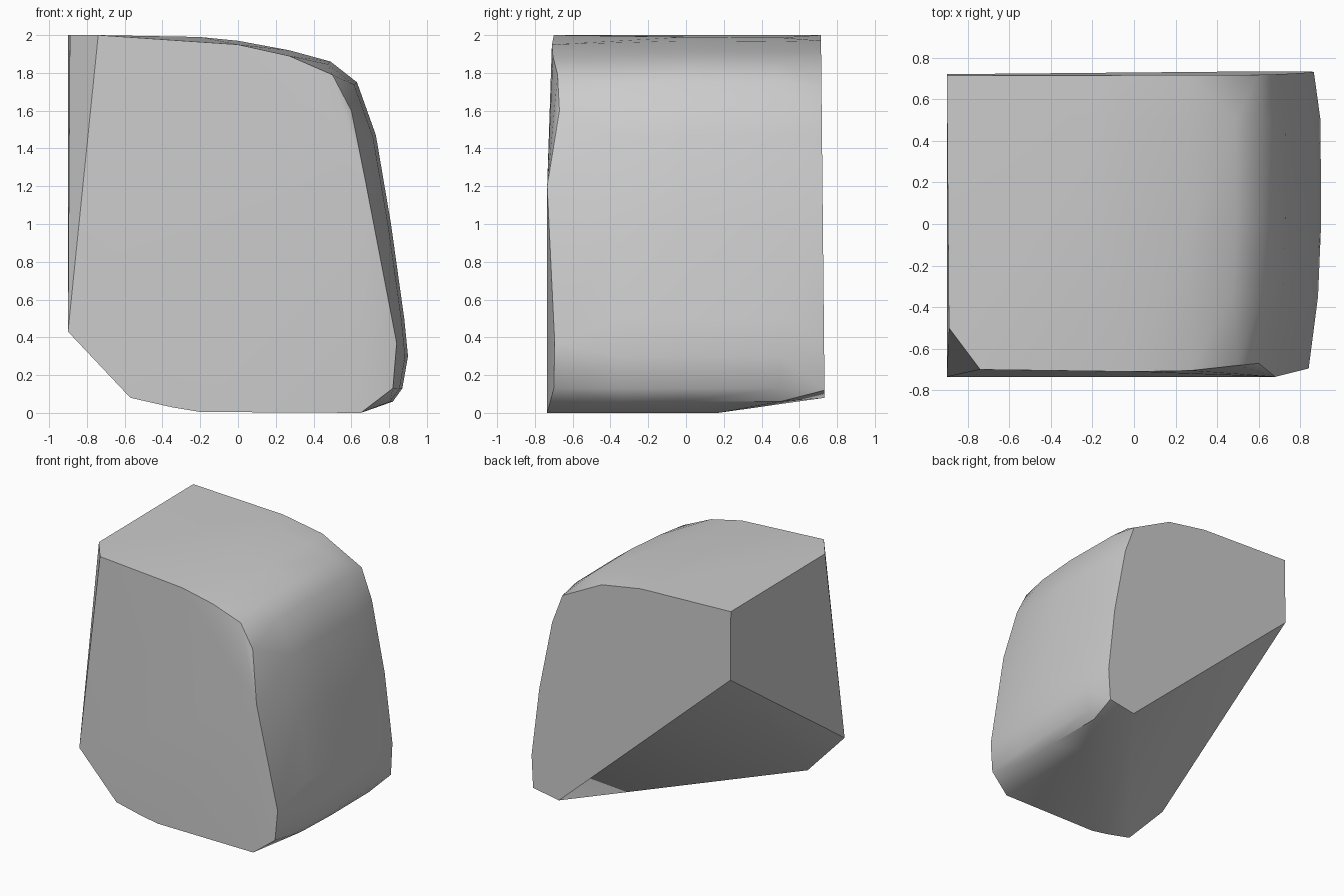
import bpy
import bmesh
from mathutils import Vector

default_cube = bpy.data.objects.get("Cube")
if default_cube:
    bpy.data.objects.remove(default_cube, do_unlink=True)


def make_material(name, colour):
    material = bpy.data.materials.new(name)
    material.use_nodes = True
    material.diffuse_color = colour
    shader = material.node_tree.nodes["Principled BSDF"]
    shader.inputs["Base Color"].default_value = colour
    return material


# Front rim as (x, y, z), with a slightly uneven broken face
front_rim = [
    (-.9, -.735, .43), (-.57, -.735, .08), (-.35, -.735, .03),
    (-.2, -.735, .005), (.65, -.735, 0), (.82, -.7, .13),
    (.84, -.695, .37), (.68, -.735, 1.2), (.6, -.67, 1.6),
    (.5, -.68, 1.79), (.27, -.705, 1.89), (0, -.71, 1.95), (-.74, -.7, 2),
]

# Back rim as (x, z), leaning out a little towards the bottom
back_rim = [
    (-.9, 2), (-.1, 1.97), (.25, 1.91), (.6, 1.73), (.69, 1.49),
    (.8, .93), (.865, .38), (.85, .12), (.62, .08), (-.9, 1.45),
]

# Rounded cross-section through the middle as (x, z)
middle_profile = [
    (-.2, 1.99), (0, 1.97), (.27, 1.92), (.49, 1.86), (.63, 1.75),
    (.73, 1.47), (.81, 1), (.88, .5), (.9, .3), (.87, .13), (.82, .06),
]

# The middle section repeats along the depth, drawn in near the front
middle_stations = [(-.35, .015), (0, 0), (.25, 0), (.5, .003)]

points = [Vector(p) for p in front_rim]
points += [Vector((x, .735 - .01 * z, z)) for x, z in back_rim]
for y, inset in middle_stations:
    for x, z in middle_profile:
        points.append(Vector((x - inset, y, z - inset * z / 2)))

# Chamfered upper corner and the far end of the flat underside
points += [Vector((-.89, -.5, 2)), Vector((.65, .17, 0))]

# Wrap the sections in one closed skin
mesh = bpy.data.meshes.new("stone_block")
bm = bmesh.new()
for point in points:
    bm.verts.new(point)
hull = bmesh.ops.convex_hull(bm, input=bm.verts[:])
loose = [v for v in bm.verts if not v.link_faces]
bmesh.ops.delete(bm, geom=loose, context="VERTS")
bmesh.ops.dissolve_limit(bm, angle_limit=.02, verts=bm.verts[:], edges=bm.edges[:])
bmesh.ops.recalc_face_normals(bm, faces=bm.faces[:])
bm.to_mesh(mesh)
bm.free()

stone_block = bpy.data.objects.new("stone_block", mesh)
bpy.context.collection.objects.link(stone_block)
mesh.materials.append(make_material("plain grey stone", (.6, .6, .6, 1)))

# Smooth the rounded side while the broken edges stay crisp
bpy.ops.object.select_all(action="DESELECT")
stone_block.select_set(True)
bpy.context.view_layer.objects.active = stone_block
bpy.ops.object.shade_smooth_by_angle(angle=.6)
